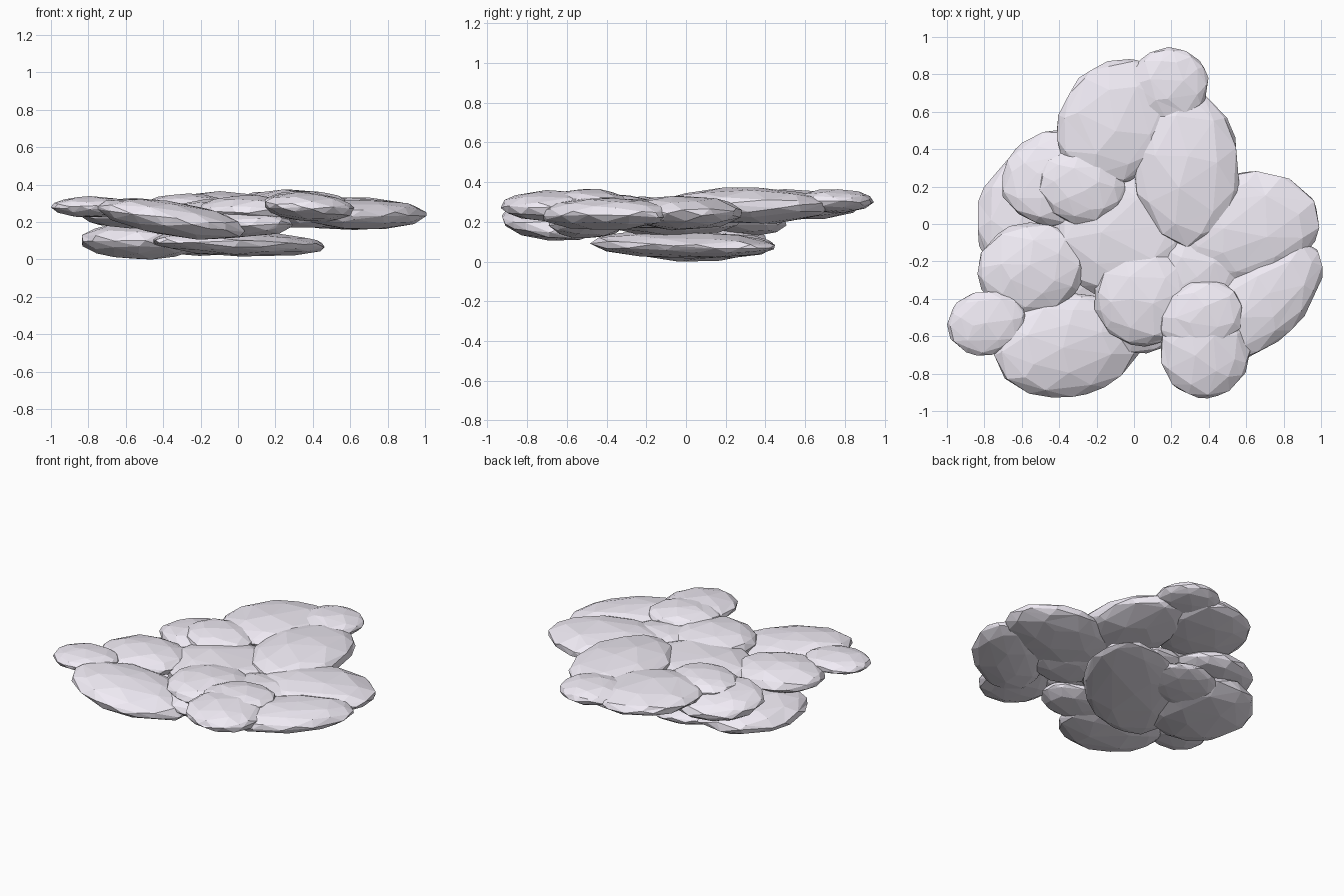
import bpy, math, random
from mathutils import Euler, Vector

if "Cube" in bpy.data.objects:
    bpy.data.objects.remove(bpy.data.objects["Cube"])

random.seed(4)

cloud = bpy.data.materials.new("pale_cloud")
cloud.diffuse_color = (0.88, 0.84, 0.92, 1)
cloud.use_nodes = True
cloud.node_tree.nodes["Principled BSDF"].inputs["Base Color"].default_value = cloud.diffuse_color

def puff(name, c, r, turn=0, tilt_x=0, tilt_y=0):
    """Flattened, slightly lumpy low-poly ball."""
    bpy.ops.mesh.primitive_ico_sphere_add(subdivisions=3, radius=1.01)
    o = bpy.context.object
    o.name = name
    o.data.materials.append(cloud)
    spin = Euler([random.uniform(0, 6) for _ in range(3)]).to_matrix()
    tilt = (Euler((math.radians(tilt_x), math.radians(tilt_y), 0)).to_matrix()
            @ Euler((0, 0, math.radians(turn))).to_matrix())
    for v in o.data.vertices:
        p = spin @ v.co * random.uniform(0.97, 1.03)
        v.co = tilt @ Vector((p.x * r[0], p.y * r[1], p.z * r[2])) + Vector(c)
    # coarsen to irregular facets
    d = o.modifiers.new("facets", 'DECIMATE')
    d.ratio = 0.36
    return o

# Upper layer, back
puff("back_left_puff", (-0.09, 0.55, 0.285), (0.30, 0.35, 0.075), -35)
puff("back_tip_puff", (0.19, 0.745, 0.305), (0.205, 0.195, 0.06))
puff("centre_right_puff", (0.28, 0.30, 0.28), (0.285, 0.42, 0.09), 5)
puff("left_back_puff", (-0.42, 0.25, 0.22), (0.29, 0.25, 0.085), 20, -6)
puff("left_back_small_puff", (-0.28, 0.20, 0.28), (0.23, 0.20, 0.07), -10)

# Upper layer, right and front
puff("right_puff", (0.59, -0.02, 0.245), (0.40, 0.29, 0.085), 12)
puff("right_front_puff", (0.68, -0.41, 0.24), (0.40, 0.22, 0.08), 45)
puff("front_right_puff", (0.38, -0.67, 0.28), (0.24, 0.26, 0.075), 0, 0, 4)
puff("front_right_small_puff", (0.36, -0.50, 0.30), (0.23, 0.19, 0.065), 20)
puff("front_middle_puff", (0.06, -0.39, 0.26), (0.27, 0.26, 0.08))
puff("front_left_puff", (-0.35, -0.65, 0.215), (0.40, 0.27, 0.09), 10, 0, 9)
puff("left_puff", (-0.55, -0.24, 0.245), (0.285, 0.245, 0.08), 8)
puff("far_left_puff", (-0.785, -0.53, 0.28), (0.21, 0.17, 0.055), 10)

# Core and lower layer
puff("core_puff", (-0.06, -0.06, 0.22), (0.38, 0.34, 0.10))
puff("right_core_puff", (0.34, -0.24, 0.24), (0.24, 0.22, 0.075))
puff("front_core_puff", (0.02, -0.50, 0.19), (0.27, 0.19, 0.07))
puff("lower_left_puff", (-0.52, 0.04, 0.10), (0.31, 0.37, 0.10), -20)
puff("bottom_slab_puff", (0.0, -0.02, 0.085), (0.58, 0.30, 0.065), 45, 0, 2)
puff("bottom_back_puff", (-0.20, 0.22, 0.08), (0.26, 0.21, 0.06), 20)
